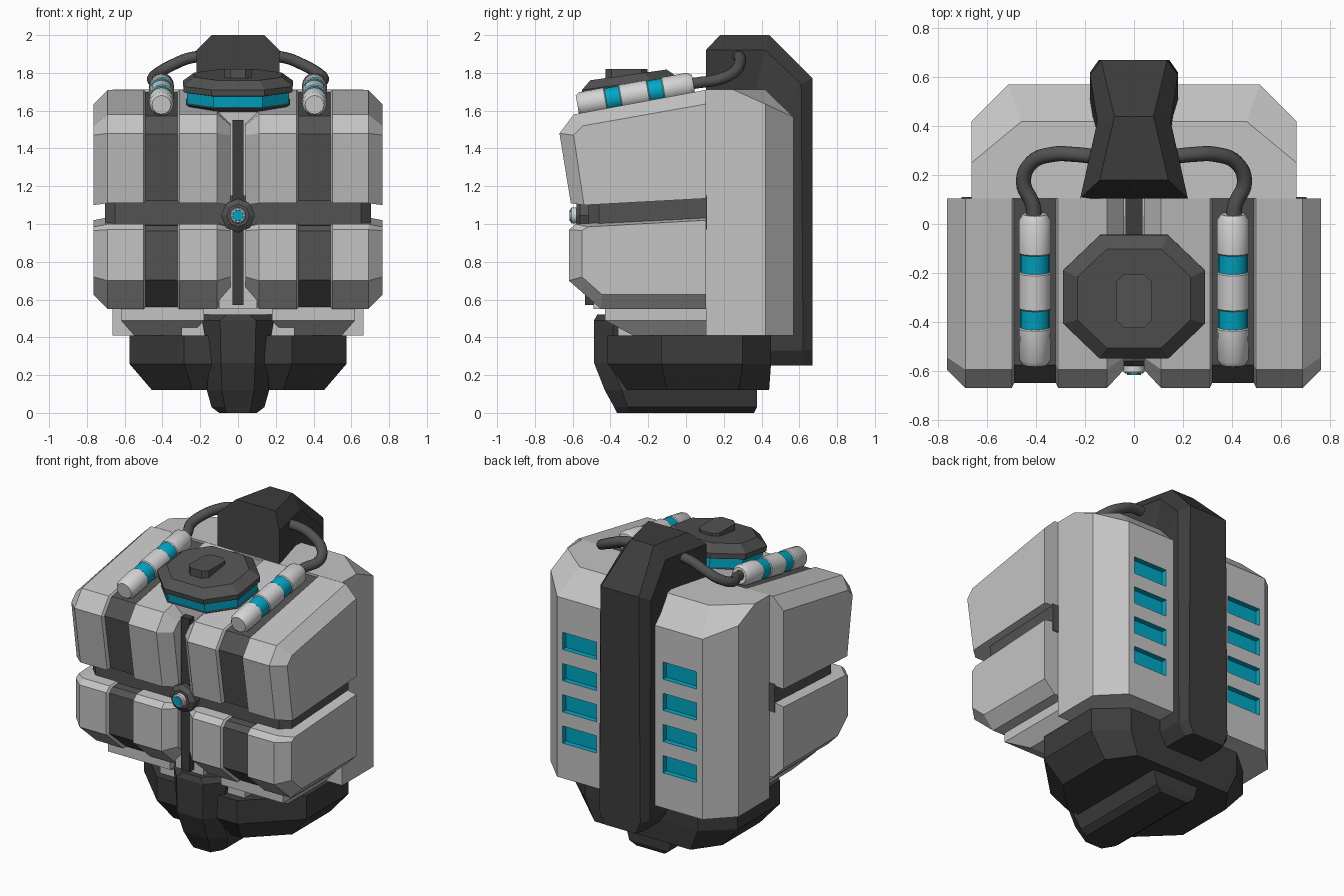
import bpy, bmesh, math
from mathutils import Matrix, Vector

cube = bpy.data.objects.get("Cube")
if cube:
    bpy.data.objects.remove(cube, do_unlink=True)


def material(name, r, g, b):
    m = bpy.data.materials.new(name)
    m.use_nodes = True
    m.diffuse_color = (r, g, b, 1)
    m.node_tree.nodes["Principled BSDF"].inputs["Base Color"].default_value = (r, g, b, 1)
    return m


LIGHT = material("light grey armour", .55, .55, .55)
PALE = material("pale grey canister", .66, .66, .66)
DARK = material("dark grey trim", .085, .085, .085)
BLACK = material("charcoal frame", .045, .045, .045)
CYAN = material("cyan glow", .0, .39, .56)


def loft(name, rings, mats, bands=None, matrix=None, mirror=1, smooth=False):
    """Skin a list of equal rings and cap both ends; bands gives the material slot per span."""
    bm = bmesh.new()
    loops = [[bm.verts.new((p[0] * mirror, p[1], p[2])) for p in ring] for ring in rings]
    n = len(rings[0])
    last = len(rings) - 2
    bands = bands or [0] * (last + 1)
    for i, (a, b) in enumerate(zip(loops, loops[1:])):
        for j in range(n):
            k = (j + 1) % n
            bm.faces.new((a[j], a[k], b[k], b[j])).material_index = bands[i]
    bm.faces.new(loops[0]).material_index = bands[0]
    bm.faces.new(loops[-1]).material_index = bands[last]
    bmesh.ops.recalc_face_normals(bm, faces=bm.faces)
    me = bpy.data.meshes.new(name)
    bm.to_mesh(me)
    bm.free()
    for m in mats:
        me.materials.append(m)
    ob = bpy.data.objects.new(name, me)
    bpy.context.collection.objects.link(ob)
    if matrix:
        ob.matrix_world = matrix
    if smooth:
        bpy.context.view_layer.objects.active = ob
        bpy.ops.object.select_all(action='DESELECT')
        ob.select_set(True)
        bpy.ops.object.shade_smooth_by_angle(angle=math.radians(35))
    return ob


def flat_ring(pts, z):
    return [(x, y, z) for x, y in pts]


def box(name, x0, x1, y0, y1, z0, z1, mat, mirror=1):
    plan = [(x0, y0), (x1, y0), (x1, y1), (x0, y1)]
    return loft(name, [flat_ring(plan, z0), flat_ring(plan, z1)], [mat], mirror=mirror)


def symmetric(half):
    return half + [(-x, y) for x, y in reversed(half)]


def round_ring(r, y, n=16):
    return [(r * math.cos(2 * math.pi * i / n), y, r * math.sin(2 * math.pi * i / n)) for i in range(n)]


# Rear body shell with a chamfered back and sloped shoulders
plan = symmetric([(.665, .105), (.665, .42), (.515, .57)])
body_top = symmetric([(.665, .105), (.665, .25), (.46, .42)])
shoulder_z = [1.71, 1.635, 1.565]
shoulder = [(x, y, z) for (x, y), z in zip(plan, shoulder_z + shoulder_z[::-1])]
body = loft("rear_body", [flat_ring(plan, .41), shoulder, flat_ring(body_top, 1.711)], [LIGHT, CYAN])

# Recessed glowing vents cut into the back
for side in (-1, 1):
    for i in range(4):
        z = .69 + .2 * i
        cutter = box("vent_cutter", .235, .475, .535, .62, z - .055, z + .055, CYAN, side)
        cutter.hide_render = True
        mod = body.modifiers.new("vent", 'BOOLEAN')
        mod.operation, mod.solver, mod.object = 'DIFFERENCE', 'EXACT', cutter
        mod.material_mode = 'TRANSFER'
        bpy.context.view_layer.objects.active = body
        bpy.ops.object.modifier_apply(modifier=mod.name)
        bpy.data.objects.remove(cutter, do_unlink=True)


# Chest plates: side profiles swept across x with a recessed dark strip
def chest_plate(name, full, end, side):
    mid = sum(z for y, z in full) / len(full)
    strip = [(.105 + (y - .105) * .975, mid + (z - mid) * .96) for y, z in full]
    stations = [(.04, end), (.11, full), (.31, full), (.32, strip),
                (.49, strip), (.5, full), (.69, full), (.765, end)]
    rings = [[(x, y, z) for y, z in prof] for x, prof in stations]
    loft(name, rings, [LIGHT, DARK], [0, 0, 0, 1, 0, 0, 0], mirror=side)


upper = [(.105, 1.71), (-.595, 1.58), (-.67, 1.48), (-.61, 1.11), (.105, 1.14)]
upper_end = [(.105, 1.635), (-.545, 1.52), (-.595, 1.47), (-.54, 1.1), (.105, 1.135)]
lower = [(.105, 1.035), (-.585, 1.0), (-.62, .97), (-.62, .70), (-.45, .55), (.105, .55)]
lower_end = [(.105, 1.02), (-.52, .985), (-.55, .965), (-.55, .72), (-.445, .626), (.105, .626)]

for side, tag in ((1, "left"), (-1, "right")):
    chest_plate(tag + "_upper_chest", upper, upper_end, side)
    chest_plate(tag + "_lower_chest", lower, lower_end, side)
    # Wedge below the chest
    top = [(.18, -.43), (.62, -.43), (.62, .11), (.18, .11)]
    low = [(.255, -.28), (.55, -.28), (.55, .11), (.255, .11)]
    loft(tag + "_waist_wedge", [flat_ring(top, .56), flat_ring(top, .49), flat_ring(low, .41)],
         [LIGHT], mirror=side)

# Inner core, seam band, centre bar and chest gem
box("chest_core", -.1, .1, -.49, .11, .55, 1.6, LIGHT)
box("waist_core", -.3, .3, -.36, .2, .38, .58, LIGHT)
seam = symmetric([(.705, .11), (.705, -.46), (.65, -.515)])
loft("seam_band", [flat_ring(seam, .97), flat_ring(seam, 1.15)], [DARK])
box("centre_bar", -.03, .03, -.535, .11, .57, 1.55, BLACK)
box("neck_bar", -.035, .035, -.1, .11, 1.5, 1.66, BLACK)
gem_at = Matrix.Translation((0, 0, 1.045))
loft("gem_housing", [round_ring(.09, -.5, 8), round_ring(.09, -.56, 8), round_ring(.06, -.58, 8)],
     [DARK], matrix=gem_at)
loft("gem_ring", [round_ring(.042, -.56), round_ring(.042, -.605), round_ring(.036, -.612)],
     [PALE], matrix=gem_at, smooth=True)
loft("gem", [round_ring(.031, -.6), round_ring(.029, -.618)], [CYAN], matrix=gem_at, smooth=True)


# Spine: arched beam from the collar over the back
def spine_ring(inner, middle, outer):
    half = [inner, middle, outer]
    return [(w, y, z) for w, y, z in half] + [(-w, y, z) for w, y, z in reversed(half)]


loft("spine", [
    spine_ring((.22, .105, 1.69), (.22, .105, 1.92), (.14, .18, 2.0)),
    spine_ring((.15, .36, 1.66), (.15, .42, 1.92), (.08, .44, 2.0)),
    spine_ring((.18, .45, 1.55), (.18, .61, 1.74), (.135, .67, 1.77)),
    spine_ring((.18, .45, .33), (.18, .62, .33), (.145, .67, .33)),
    spine_ring((.13, .45, .25), (.13, .62, .25), (.11, .67, .25))], [BLACK])

# Pelvis and crotch guard
hips = symmetric([(.285, -.415), (.575, -.13), (.575, .30), (.4, .45)])
hips_low = symmetric([(.24, -.31), (.455, -.1), (.455, .28), (.34, .44)])
loft("pelvis", [flat_ring(hips, .41), flat_ring(hips, .26), flat_ring(hips_low, .12)], [BLACK])
guard = [(.52, .06, .19, -.47, -.36, -.1), (.49, .095, .19, -.487, -.38, -.1),
         (.265, .09, .15, -.487, -.40, .375), (.12, .085, .165, -.43, -.34, .375),
         (.03, .07, .14, -.38, -.31, .375), (0, .06, .1, -.365, -.3, .36)]
loft("crotch_guard", [flat_ring(symmetric([(a, front), (b, shoulder_y), (b, back)]), z)
                      for z, a, b, front, shoulder_y, back in guard], [BLACK])

# Octagonal head disc with a glowing rim
octagon = symmetric([(.14, -.255), (.29, -.11), (.29, .11), (.14, .255)])
levels = [(.72, -.12), (.95, -.075), (.93, -.07), (.93, -.012), (.99, -.008), (1, .025), (.8, .07)]
disc_at = Matrix.Translation((0, -.295, 1.72)) @ Matrix.Rotation(math.radians(8), 4, 'X')
loft("head_disc", [flat_ring([(x * s, y * s) for x, y in octagon], z) for s, z in levels],
     [DARK, CYAN], [0, 0, 1, 0, 0, 0], matrix=disc_at)
cap = symmetric([(.04, -.11), (.072, -.08), (.072, .08), (.04, .11)])
loft("disc_cap", [flat_ring(cap, 0), flat_ring(cap, .06)], [DARK],
     matrix=Matrix.Translation((0, -.315, 1.76)))

# Shoulder canisters with glowing bands, and the hoses feeding them
profile = [(.05, -.31), (.064, -.29), (.066, -.16), (.061, -.155), (.061, -.08), (.066, -.075),
           (.066, .07), (.061, .075), (.061, .15), (.066, .155), (.066, .29), (.05, .315)]
bands = [0, 0, 0, 1, 0, 0, 0, 1, 0, 0, 0]
hose_path = [(.405, .0, 1.74), (.415, .08, 1.75), (.452, .17, 1.765), (.42, .25, 1.80),
             (.33, .285, 1.85), (.25, .285, 1.88), (.12, .27, 1.89)]
for side, tag in ((1, "left"), (-1, "right")):
    place = Matrix.Translation((.405 * side, -.27, 1.685)) @ Matrix.Rotation(math.radians(10), 4, 'X')
    loft(tag + "_canister", [round_ring(r, y) for r, y in profile], [PALE, CYAN], bands,
         matrix=place, smooth=True)
    curve = bpy.data.curves.new(tag + "_hose", 'CURVE')
    curve.dimensions = '3D'
    curve.bevel_depth = .031
    curve.bevel_resolution = 3
    curve.use_fill_caps = True
    spline = curve.splines.new('BEZIER')
    spline.resolution_u = 6
    spline.bezier_points.add(len(hose_path) - 1)
    for point, (x, y, z) in zip(spline.bezier_points, hose_path):
        point.co = (x * side, y, z)
        point.handle_left_type = point.handle_right_type = 'AUTO'
    curve.materials.append(DARK)
    bpy.context.collection.objects.link(bpy.data.objects.new(tag + "_hose", curve))
